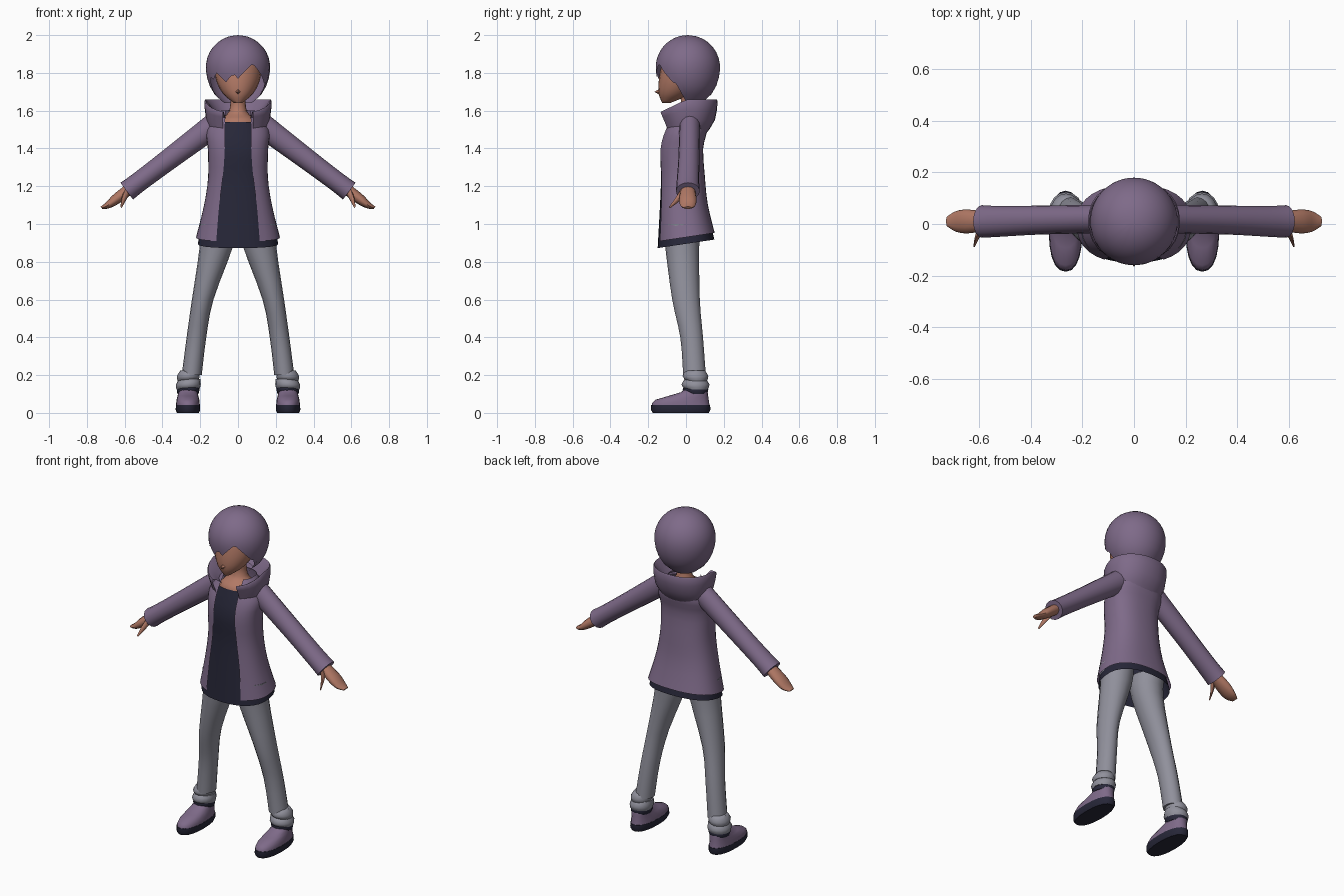
import bpy, bmesh, math
from mathutils import Matrix, Vector

if "Cube" in bpy.data.objects:
    bpy.data.objects.remove(bpy.data.objects["Cube"])


def material(name, red, green, blue):
    mat = bpy.data.materials.new(name)
    mat.use_nodes = True
    mat.diffuse_color = (red, green, blue, 1)
    mat.node_tree.nodes["Principled BSDF"].inputs["Base Color"].default_value = mat.diffuse_color
    return mat


PURPLE = material("dusty purple", red=.21, green=.145, blue=.25)
NAVY = material("dark navy", red=.02, green=.02, blue=.04)
GREY = material("trouser grey", red=.28, green=.28, blue=.33)
SKIN = material("warm skin", red=.44, green=.19, blue=.13)


def finish(name, bm, mat, mirror=False):
    """Turn a bmesh into a shaded object, optionally mirrored to the other side."""
    bmesh.ops.remove_doubles(bm, verts=bm.verts, dist=.0001)
    bmesh.ops.recalc_face_normals(bm, faces=bm.faces)
    mesh = bpy.data.meshes.new(name)
    bm.to_mesh(mesh)
    bm.free()
    mesh.materials.append(mat)
    part = bpy.data.objects.new(name, mesh)
    bpy.context.collection.objects.link(part)
    if mirror:
        part.modifiers.new("other_side", 'MIRROR')
    bpy.ops.object.select_all(action='DESELECT')
    part.select_set(True)
    bpy.context.view_layer.objects.active = part
    bpy.ops.object.shade_smooth_by_angle(angle=math.radians(55))


def bridge_rows(bm, rows, closed):
    """Join neighbouring rows of vertices with quads."""
    for lower, upper in zip(rows, rows[1:]):
        count = len(lower)
        for i in range(count if closed else count - 1):
            j = (i + 1) % count
            bm.faces.new((lower[i], lower[j], upper[j], upper[i]))


def ring(z, wide, deep=None, x=0, y=0, slope=0, gap=0, drop=0):
    """Cross-section: radii, centre, tilt, half width of a front gap, front droop."""
    return Vector((x, y, z, wide, deep or wide, slope, gap, drop))


def smooth_rings(rings, steps):
    """Add in-between cross-sections along a spline through the given ones."""
    padded = [rings[0], *rings, rings[-1]]
    result = []
    for before, start, end, after in zip(padded, padded[1:], padded[2:], padded[3:]):
        for k in range(steps):
            t = k / steps
            leave, arrive = (end - before) / 2, (after - start) / 2
            ease = t * t * (3 - 2 * t)
            result.append(start.lerp(end, ease) + leave * t * (1 - t) ** 2
                          - arrive * t * t * (1 - t))
    return result + [rings[-1]]


def loft(name, mat, rings, sides=16, power=2, steps=3, caps=True, mirror=False,
         matrix=Matrix.Identity(4)):
    """Surface through cross-sections; a front gap makes it an open garment."""
    bm = bmesh.new()
    rows = []
    is_open = rings[0][6] > 0

    def bulge(value):
        return math.copysign(abs(value) ** (2 / power), value)

    for cx, cy, cz, wide, deep, slope, gap, drop in smooth_rings(rings, steps):
        first = math.asin(min(1, gap / wide) ** (power / 2))
        row = []
        for i in range(sides + is_open):
            turn = first + (math.tau - 2 * first) * i / sides
            x = cx + wide * bulge(math.sin(turn))
            y = cy - deep * bulge(math.cos(turn))
            z = cz + slope * y + drop * min(y, 0)
            row.append(bm.verts.new(matrix @ Vector((x, y, z))))
        rows.append(row)
    bridge_rows(bm, rows, closed=not is_open)
    if caps and not is_open:
        bm.faces.new(rows[0])
        bm.faces.new(rows[-1])
    finish(name, bm, mat, mirror)


# Face, nose and neck
loft("face", SKIN, [
    ring(z=1.64, wide=.02, y=-.105),
    ring(z=1.69, wide=.08, deep=.085, y=-.06),
    ring(z=1.77, wide=.118, y=-.025),
    ring(z=1.87, wide=.12),
    ring(z=1.95, wide=.07)], sides=20)
bm = bmesh.new()
bmesh.ops.create_cone(bm, cap_ends=True, segments=4, radius1=.018, radius2=0, depth=.03,
                      matrix=Matrix.Translation((0, -.152, 1.7))
                      @ Matrix.Rotation(math.pi / 2, 4, 'X'))
finish("nose", bm, SKIN)
loft("neck", SKIN, [
    ring(z=1.48, wide=.115, deep=.09),
    ring(z=1.55, wide=.1, deep=.085),
    ring(z=1.6, wide=.045, y=.015),
    ring(z=1.72, wide=.042, y=.01)])


# Bobbed hair: a rounded shell ending in pointed fringe locks and a nape
def hairline(degrees):
    locks = {-55: 1.76, -24: 1.75, 0: 1.77, 60: 1.75}
    fringe = min(tip + .003 * abs(degrees - centre) for centre, tip in locks.items())
    side = 1.75 - .006 * (abs(degrees) - 65)
    return max(1.64, min(fringe, side)) if abs(degrees) > 65 else fringe


CROWN, MIDDLE, RADIUS = 2, 1.83, .17
bm = bmesh.new()
rows = []
for level in range(13):
    row = []
    for degrees in range(-180, 180, 6):
        z = CROWN - (CROWN - hairline(degrees)) * (level / 12) ** 1.6
        height = (z - MIDDLE) / (RADIUS if z > MIDDLE else .21)
        radius = RADIUS * math.sqrt(max(0, 1 - height ** 2))
        turn = math.radians(degrees)
        row.append(bm.verts.new((radius * math.sin(turn), .01 - radius * math.cos(turn), z)))
    rows.append(row)
bridge_rows(bm, rows, closed=True)
finish("hair", bm, PURPLE)

# Shirt under an open jacket
loft("shirt", NAVY, [
    ring(z=.895, wide=.213, deep=.15, slope=.15),
    ring(z=1.1, wide=.172, deep=.123, y=-.015, slope=.05),
    ring(z=1.25, wide=.15, deep=.112, y=-.02),
    ring(z=1.4, wide=.152, deep=.109, y=-.025),
    ring(z=1.54, wide=.108, deep=.092)], sides=28, power=2.4, caps=False)
loft("jacket", PURPLE, [
    ring(z=.93, wide=.222, deep=.152, slope=.15, gap=.115),
    ring(z=1.1, wide=.18, deep=.13, y=-.015, slope=.05, gap=.1),
    ring(z=1.25, wide=.158, deep=.12, y=-.02, gap=.08),
    ring(z=1.4, wide=.16, deep=.116, y=-.025, gap=.07),
    ring(z=1.5, wide=.165, deep=.112, gap=.07),
    ring(z=1.6, wide=.09, deep=.08, y=.02, gap=.065)], sides=28, power=2.4)

# Folded-down hood standing around the neck
loft("hood", PURPLE, [
    ring(z=1.47, wide=.14, deep=.1, gap=.08),
    ring(z=1.55, wide=.168, deep=.138, y=.015, gap=.08, drop=.15),
    ring(z=1.65, wide=.178, deep=.157, y=.01, gap=.08, drop=.45),
    ring(z=1.645, wide=.16, deep=.142, y=.01, gap=.075, drop=.45),
    ring(z=1.57, wide=.105, deep=.1, y=.015, gap=.065, drop=.2)],
    sides=24, power=2.2, steps=2)

# Arms: lofted along their own axis, sloping down from the shoulder
ARM = Matrix.Translation((.13, .01, 1.52)) @ Matrix.Rotation(math.radians(127), 4, 'Y')
loft("sleeves", PURPLE, [
    ring(z=0, wide=.065, deep=.055, y=.01),
    ring(z=.3, wide=.056, y=.005),
    ring(z=.5, wide=.053, deep=.06),
    ring(z=.575, wide=.056, deep=.063)], mirror=True, matrix=ARM)
loft("hands", SKIN, [
    ring(z=.53, wide=.03, deep=.034),
    ring(z=.64, wide=.028, deep=.046),
    ring(z=.7, wide=.018, deep=.04),
    ring(z=.735, wide=.008, deep=.02, x=-.01)], sides=12, mirror=True, matrix=ARM)
loft("thumbs", SKIN, [
    ring(z=.57, wide=.02, y=-.02),
    ring(z=.615, wide=.015, x=.025, y=-.055),
    ring(z=.65, wide=.005, x=.05, y=-.095)], sides=8, mirror=True, matrix=ARM)

# Trousers with bunched cuffs and dark linings
loft("trouser_legs", GREY, [
    ring(z=1, wide=.095, deep=.1, x=.11, y=-.02),
    ring(z=.88, wide=.088, deep=.09, x=.115, y=-.02),
    ring(z=.6, wide=.057, deep=.073, x=.187),
    ring(z=.4, wide=.052, deep=.06, x=.22, y=.03),
    ring(z=.2, wide=.053, deep=.06, x=.245, y=.045)], mirror=True)
for name, mat, height, width in (("upper_cuff_folds", GREY, .195, .06),
                                 ("lower_cuff_folds", GREY, .15, .066),
                                 ("cuff_linings", NAVY, .125, .06)):
    loft(name, mat, [
        ring(z=height + .03, wide=width - .01, x=.255, y=.05),
        ring(z=height, wide=width, deep=width + .008, x=.263, y=.05),
        ring(z=height - .025, wide=width - .005, x=.265, y=.055)], steps=2, mirror=True)

# Shoes on dark soles
loft("soles", NAVY, [
    ring(z=0, wide=.058, deep=.148, x=.265, y=-.028),
    ring(z=.015, wide=.065, deep=.157, x=.265, y=-.028),
    ring(z=.042, wide=.064, deep=.156, x=.265, y=-.028)],
    sides=20, power=2.3, steps=1, mirror=True)
loft("shoe_uppers", PURPLE, [
    ring(z=.04, wide=.063, deep=.153, x=.265, y=-.028),
    ring(z=.07, wide=.06, deep=.14, x=.265, y=-.02),
    ring(z=.11, wide=.05, deep=.07, x=.265, y=.045),
    ring(z=.14, wide=.046, deep=.058, x=.265, y=.052)],
    sides=20, power=2.3, steps=2, mirror=True)
